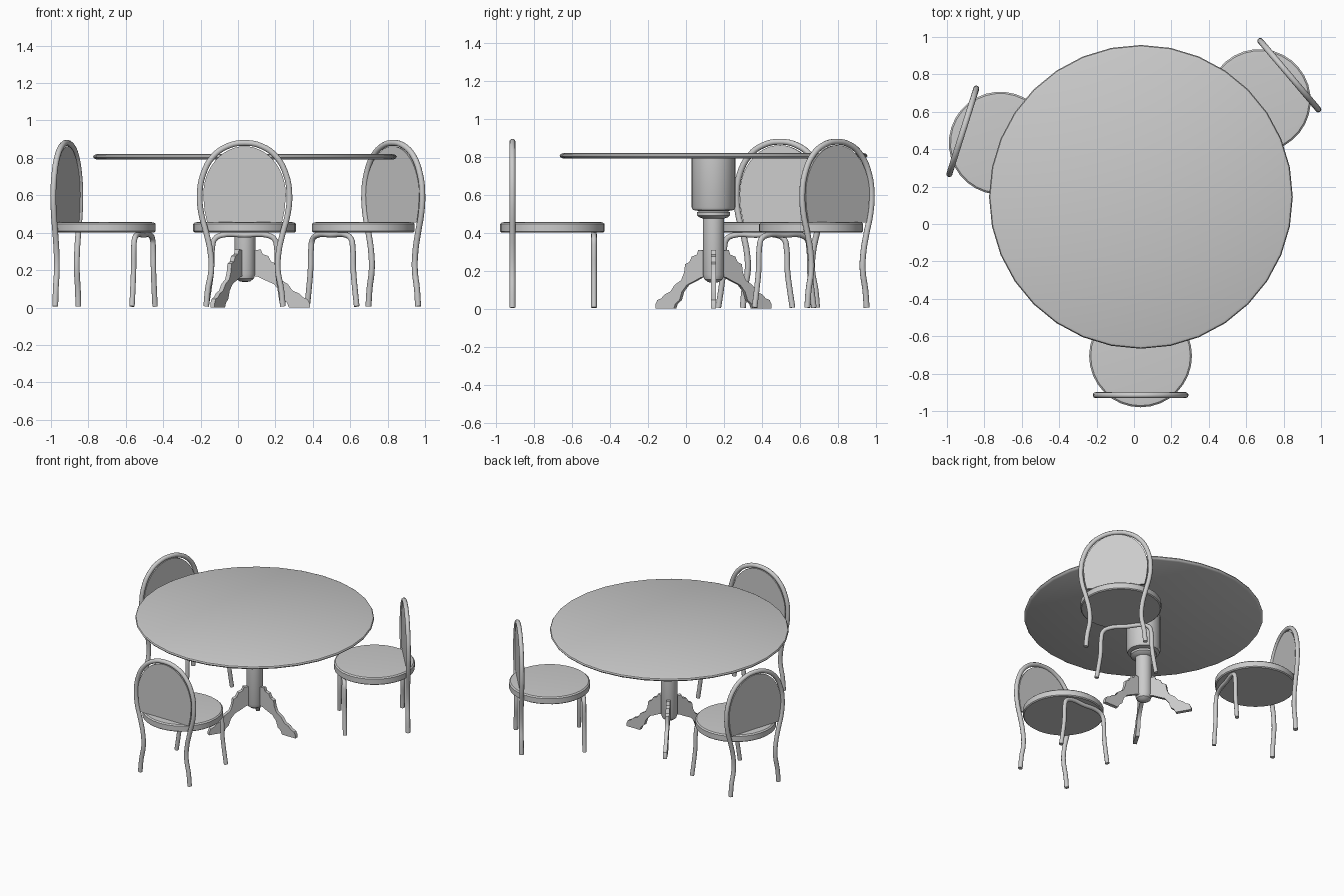
import bpy, bmesh, math
from mathutils import Matrix

if "Cube" in bpy.data.objects:
    bpy.data.objects.remove(bpy.data.objects["Cube"])

TABLE = (0.037, 0.145)


def finish(name, bm, angle=35):
    bmesh.ops.recalc_face_normals(bm, faces=bm.faces)
    me = bpy.data.meshes.new(name)
    bm.to_mesh(me)
    bm.free()
    ob = bpy.data.objects.new(name, me)
    bpy.context.collection.objects.link(ob)
    smooth(ob, angle)
    return ob


def smooth(ob, angle):
    bpy.ops.object.select_all(action='DESELECT')
    ob.select_set(True)
    bpy.context.view_layer.objects.active = ob
    bpy.ops.object.shade_smooth_by_angle(angle=math.radians(angle))


def lathe(name, profile, sides=32):
    """Revolve (radius, z) points about the z axis."""
    bm = bmesh.new()
    vs = [bm.verts.new((r, 0, z)) for r, z in profile]
    es = [bm.edges.new(p) for p in zip(vs, vs[1:])]
    bmesh.ops.spin(bm, geom=vs + es, cent=(0, 0, 0), axis=(0, 0, 1),
                   angle=2 * math.pi, steps=sides)
    bmesh.ops.remove_doubles(bm, verts=bm.verts, dist=1e-4)
    return finish(name, bm)


def plate(name, outline, thick):
    """Extrude an (x, z) outline symmetrically along y."""
    bm = bmesh.new()
    f = bm.faces.new([bm.verts.new((x, -thick / 2, z)) for x, z in outline])
    new = bmesh.ops.extrude_face_region(bm, geom=[f])['geom']
    bmesh.ops.translate(bm, vec=(0, thick, 0),
                        verts=[v for v in new if isinstance(v, bmesh.types.BMVert)])
    return finish(name, bm)


def tube(name, half, y, radius):
    """Round bent-wood arch: half path of (x, z) from foot to crown, mirrored."""
    pts = half + [(-x, z) for x, z in reversed(half[:-1])]
    cu = bpy.data.curves.new(name, 'CURVE')
    cu.dimensions = '3D'
    cu.bevel_depth, cu.bevel_resolution = radius, 3
    cu.resolution_u, cu.use_fill_caps = 4, True
    sp = cu.splines.new('BEZIER')
    sp.bezier_points.add(len(pts) - 1)
    for b, (x, z) in zip(sp.bezier_points, pts):
        b.co = (x, y, z)
        b.handle_left_type = b.handle_right_type = 'AUTO'
    ob = bpy.data.objects.new(name, cu)
    bpy.context.collection.objects.link(ob)
    bpy.ops.object.select_all(action='DESELECT')
    ob.select_set(True)
    bpy.context.view_layer.objects.active = ob
    bpy.ops.object.convert(target='MESH')
    ob = bpy.context.view_layer.objects.active
    smooth(ob, 50)
    return ob


# Table top with rounded rim
top = lathe("table_top", [(0, 0.792), (0.795, 0.792), (0.807, 0.798), (0.812, 0.806),
                          (0.807, 0.815), (0.795, 0.820), (0, 0.822)])
# Turned pedestal: drum, collar, shaft, round tip
pedestal = lathe("pedestal", [
    (0, 0.795), (0.115, 0.795), (0.115, 0.535), (0.108, 0.520), (0.075, 0.515),
    (0.088, 0.508), (0.088, 0.492), (0.075, 0.482), (0.056, 0.475), (0.056, 0.180),
    (0.048, 0.155), (0.028, 0.140), (0, 0.135)])
for ob in (top, pedestal):
    ob.location = (*TABLE, 0)

# Three carved table feet
foot = [(0.03, 0.305), (0.085, 0.31), (0.095, 0.285), (0.125, 0.275), (0.14, 0.245),
        (0.165, 0.235), (0.172, 0.19), (0.19, 0.15), (0.23, 0.125), (0.255, 0.09),
        (0.29, 0.075), (0.31, 0.055), (0.335, 0.045), (0.347, 0.02), (0.347, 0),
        (0.235, 0), (0.225, 0.025), (0.20, 0.045), (0.185, 0.09), (0.155, 0.125),
        (0.11, 0.145), (0.07, 0.165), (0.03, 0.17)]
leg = plate("table_foot", foot, 0.026)
for i in range(3):
    ob = leg if i == 0 else leg.copy()
    if i:
        bpy.context.collection.objects.link(ob)
    ob.location = (*TABLE, 0)
    ob.rotation_euler.z = i * 2 * math.pi / 3

# One chair at the origin, facing +y
seat = lathe("seat", [(0, 0.402), (0.268, 0.402), (0.275, 0.408), (0.275, 0.447),
                      (0.266, 0.455), (0.245, 0.457), (0, 0.457)])
hoop = tube("back_hoop_and_rear_legs",
            [(0.205, 0.006), (0.196, 0.10), (0.178, 0.20), (0.183, 0.30), (0.205, 0.40),
             (0.231, 0.50), (0.240, 0.60), (0.222, 0.71), (0.168, 0.808),
             (0.090, 0.863), (0, 0.880)], -0.21, 0.016)
front = tube("front_leg_arch",
             [(0.205, 0.006), (0.190, 0.10), (0.177, 0.20), (0.172, 0.32), (0.160, 0.365),
              (0.125, 0.386), (0, 0.388)], 0.22, 0.015)
arc = [(0.221 * math.cos(math.pi * i / 24), 0.60 + 0.262 * math.sin(math.pi * i / 24))
       for i in range(25)]
panel = plate("back_panel", [(0.200, 0.455), (0.214, 0.52)] + arc
              + [(-0.214, 0.52), (-0.200, 0.455)], 0.012)
panel.location.y = -0.21

# Place three chairs around the table
parts = [seat, hoop, front, panel]
places = [(0.035, -0.705, 0), (-0.715, 0.432, -107.5), (0.67, 0.66, 130.3)]
base = [(p, p.matrix_basis.copy()) for p in parts]
for i, (x, y, deg) in enumerate(places):
    m = Matrix.Translation((x, y, 0)) @ Matrix.Rotation(math.radians(deg), 4, 'Z')
    for p, b in base:
        ob = p if i == 0 else p.copy()
        if i:
            bpy.context.collection.objects.link(ob)
        ob.matrix_basis = m @ b
